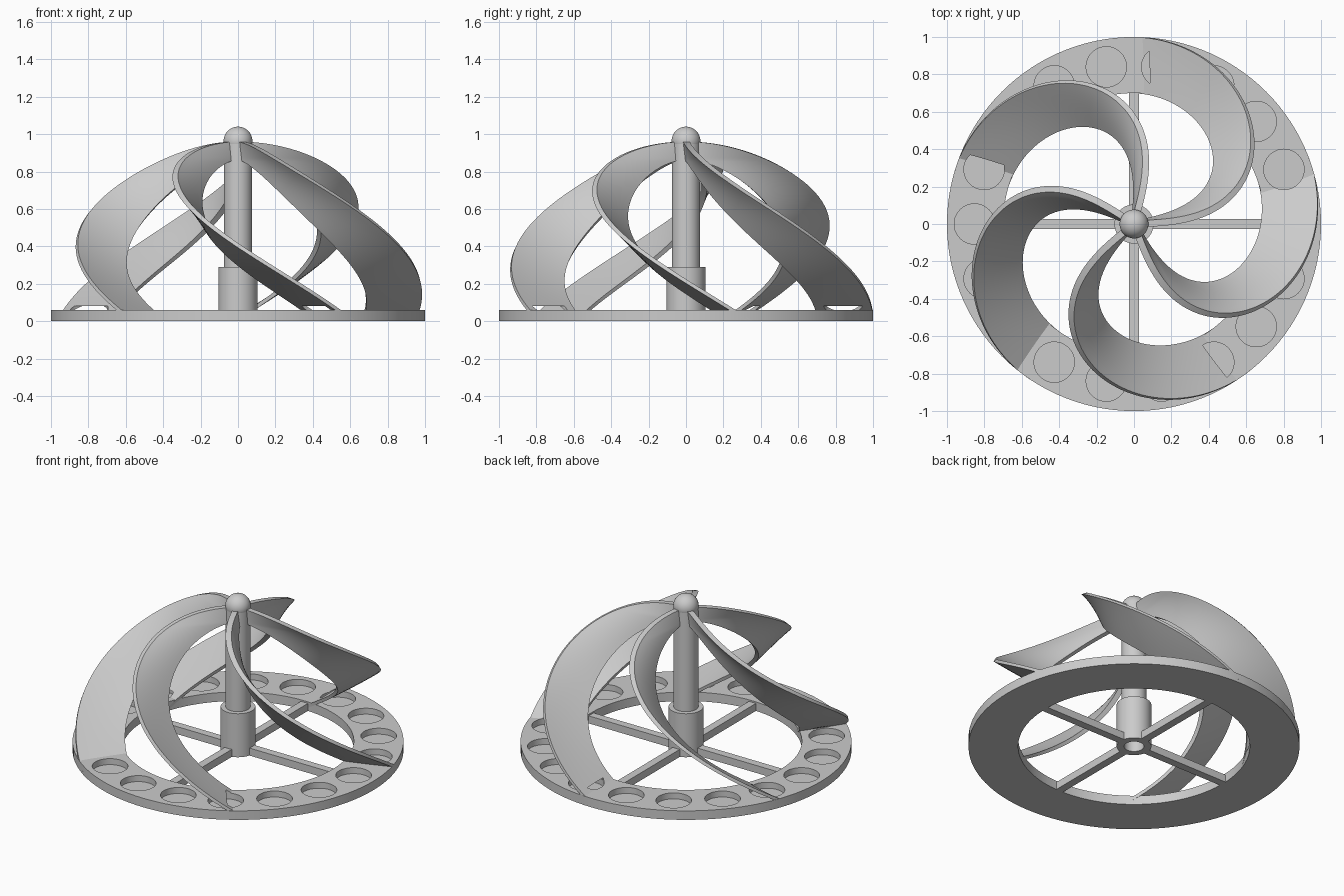
import bpy, bmesh, math
from mathutils import Matrix

cube = bpy.data.objects.get("Cube")
if cube:
    bpy.data.objects.remove(cube, do_unlink=True)

TAU = 2 * math.pi
BLADES = 5
POCKETS = 18

# One plain grey for everything
grey = bpy.data.materials.new("plain_grey")
grey.use_nodes = True
grey.diffuse_color = (0.6, 0.6, 0.6, 1)
grey.node_tree.nodes["Principled BSDF"].inputs["Base Color"].default_value = (0.6, 0.6, 0.6, 1)


def finish(name, bm):
    bmesh.ops.recalc_face_normals(bm, faces=bm.faces)
    mesh = bpy.data.meshes.new(name)
    bm.to_mesh(mesh)
    bm.free()
    mesh.materials.append(grey)
    obj = bpy.data.objects.new(name, mesh)
    bpy.context.collection.objects.link(obj)
    return obj


def activate(obj):
    bpy.ops.object.select_all(action="DESELECT")
    obj.select_set(True)
    bpy.context.view_layer.objects.active = obj


def smooth(obj):
    activate(obj)
    bpy.ops.object.shade_smooth_by_angle(angle=math.radians(30))


def revolve(name, profile, steps=96, closed=False):
    """Turn an (r, z) profile about the vertical axis."""
    bm = bmesh.new()
    verts = [bm.verts.new((r, 0, z)) for r, z in profile]
    pairs = list(zip(verts, verts[1:]))
    if closed:
        pairs.append((verts[-1], verts[0]))
    edges = [bm.edges.new(p) for p in pairs]
    bmesh.ops.spin(bm, geom=verts + edges, cent=(0, 0, 0), axis=(0, 0, 1),
                   angle=TAU, steps=steps)
    bmesh.ops.remove_doubles(bm, verts=bm.verts, dist=1e-4)
    return finish(name, bm)


def cut(obj, cutter):
    activate(obj)
    mod = obj.modifiers.new("pockets", "BOOLEAN")
    mod.operation = "DIFFERENCE"
    mod.solver = "EXACT"
    mod.object = cutter
    bpy.ops.object.modifier_apply(modifier=mod.name)


def dome(radius, height, power, z):
    """Radius of a domed shell at height z."""
    return radius * max(0.0, 1 - (z / height) ** power) ** (1 / power)


def blade(index, rows=72, parts=8, half=0.018):
    """Twisted bar trimmed between two domes, its inner edge trailing the rim."""
    bm = bmesh.new()
    previous = None
    for i in range(rows + 1):
        z = 0.96 * math.sin(math.pi / 2 * 0.95 * i / rows)
        turn = math.radians(2 + 90 * (1 - z / 0.96)) + TAU * index / BLADES
        lag = math.radians(10) * max(0.0, math.sin(math.pi * z / 0.865))
        outer = dome(1.0, 0.96, 2, z)
        inner = max(0.02, dome(0.7, 0.865, 1.75, z))
        sides = []
        for side in (-half, half):
            row = []
            for k in range(parts + 1):
                f = k / parts
                r = inner + (outer - inner) * f
                a = turn - lag * (1 - f)
                row.append(bm.verts.new((r * math.cos(a) - side * math.sin(a),
                                         r * math.sin(a) + side * math.cos(a), z)))
            sides.append(row)
        ring = sides[0] + sides[1][::-1]
        if previous:
            for k in range(len(ring)):
                bm.faces.new((previous[k], previous[k - 1], ring[k - 1], ring[k]))
        else:
            bm.faces.new(ring)
        previous = ring
    bm.faces.new(previous)
    return finish(f"blade_{index + 1}", bm)


# Cutter for the round pockets, which also clears the blade feet
bm = bmesh.new()
for i in range(POCKETS):
    place = Matrix.Rotation(TAU * i / POCKETS, 4, "Z") @ Matrix.Translation((0.853, 0, 0.05))
    bmesh.ops.create_cone(bm, cap_ends=True, segments=40, radius1=0.108, radius2=0.108,
                          depth=0.06, matrix=place)
pockets = finish("pocket_cutter", bm)
pockets.hide_render = True

# Base ring
base = revolve("base_ring", [(0.7, 0), (1, 0), (1, 0.06), (0.7, 0.06)], 120, True)
cut(base, pockets)
smooth(base)

# Swirling blades
for i in range(BLADES):
    part = blade(i)
    cut(part, pockets)
    smooth(part)
bpy.data.objects.remove(pockets, do_unlink=True)

# Spokes joining hub and ring
bm = bmesh.new()
for i in range(4):
    place = Matrix.Rotation(TAU * i / 4, 4, "Z") @ Matrix.Translation((0.395, 0, 0.025))
    bmesh.ops.create_cube(bm, size=1, matrix=place @ Matrix.Diagonal((0.63, 0.052, 0.05, 1)))
finish("spokes", bm)

# Hub collar with a bore underneath, and the shaft
smooth(revolve("hub", [(0, 0.25), (0.06, 0.25), (0.06, 0), (0.105, 0),
                       (0.105, 0.29), (0, 0.29)], 48))
smooth(revolve("shaft", [(0, 0.26), (0.075, 0.26), (0.075, 0.96), (0, 0.96)], 48))

# Ball cap
bm = bmesh.new()
bmesh.ops.create_uvsphere(bm, u_segments=40, v_segments=20, radius=0.077,
                          matrix=Matrix.Translation((0, 0, 0.963)))
smooth(finish("ball_cap", bm))
